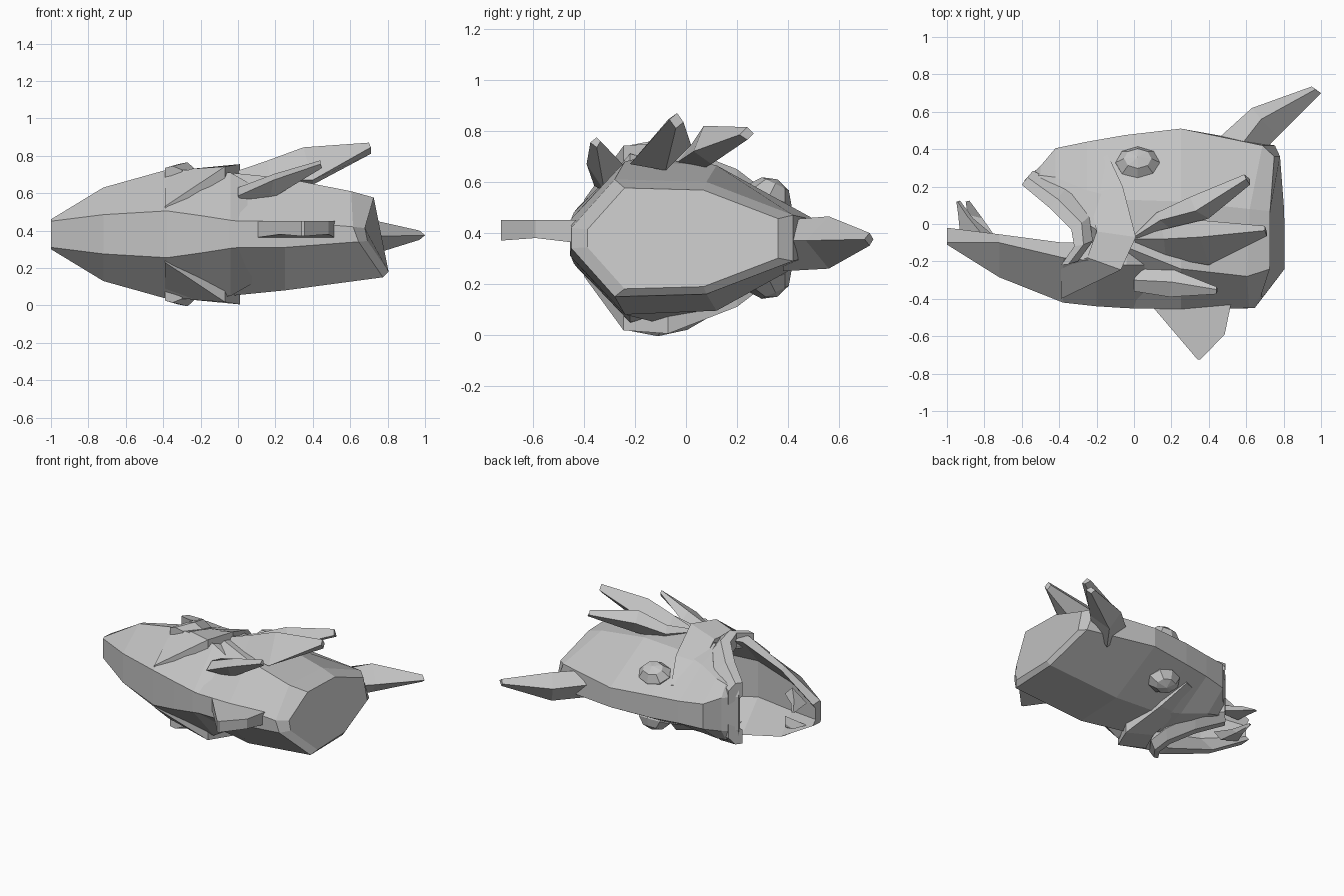
import bpy, bmesh, math
from mathutils import Vector

MID = 0.38  # height of the symmetry plane
grey = bpy.data.materials.new("stone_grey")
grey.diffuse_color = (0.55, 0.55, 0.55, 1)


def loft(name, rings):
    """Skin closed rings of points and cap both ends."""
    bm = bmesh.new()
    rows = [[bm.verts.new(p) for p in r] for r in rings]
    n = len(rows[0])
    for a, b in zip(rows, rows[1:]):
        for i in range(n):
            j = (i + 1) % n
            bm.faces.new((a[i], a[j], b[j], b[i]))
    bm.faces.new(rows[0])
    bm.faces.new(rows[-1])
    bmesh.ops.recalc_face_normals(bm, faces=bm.faces)
    me = bpy.data.meshes.new(name)
    bm.to_mesh(me)
    bm.free()
    ob = bpy.data.objects.new(name, me)
    bpy.context.collection.objects.link(ob)
    me.materials.append(grey)
    return ob


def ring(half):
    """Mirror (x, y, half width) points across the symmetry plane."""
    return ([(x, y, MID + h) for x, y, h in half]
            + [(x, y, MID - h) for x, y, h in reversed(half)])


def section(x, *pts):
    return ring([(x, y, h) for y, h in pts])


# skull and upper snout, back to front; the neck end slants
neck = ring([(0.72, 0.42, 0.09), (0.70, 0.08, 0.22), (0.69, -0.28, 0.23), (0.63, -0.45, 0.04)])
neck = [(x - 0.37 * (z - MID), y, z) for x, y, z in neck]
c = Vector((0.78, 0.0, MID - 0.01))
cap = [Vector(p).lerp(c, 0.14) for p in neck]
for p in cap:
    p.x = 0.765 - 0.2 * (p.z - MID) - (0.08 if p.y < -0.3 else 0)
loft("skull", [
    cap, neck,
    section(0.25, (0.51, 0.07), (0.12, 0.285), (-0.24, 0.30), (-0.455, 0.07)),
    section(-0.05, (0.475, 0.08), (0.13, 0.275), (-0.12, 0.33), (-0.45, 0.07)),
    section(-0.25, (0.44, 0.08), (0.18, 0.245), (0.0, 0.305), (-0.12, 0.26)),
    section(-0.42, (0.405, 0.09), (0.25, 0.215), (0.07, 0.24), (0.11, 0.15)),
    section(-0.50, (0.31, 0.12), (0.26, 0.20), (0.15, 0.22), (0.17, 0.15)),
    section(-0.585, (0.235, 0.12), (0.23, 0.17), (0.215, 0.20), (0.22, 0.12)),
])

# scooped lower jaw
loft("lower_jaw", [
    section(-1.0, (-0.05, 0.04), (-0.02, 0.075), (-0.10, 0.08), (-0.11, 0.07)),
    section(-0.72, (-0.18, 0.10), (-0.055, 0.24), (-0.10, 0.25), (-0.285, 0.105)),
    section(-0.38, (-0.28, 0.13), (-0.10, 0.335), (-0.18, 0.345), (-0.42, 0.125)),
    section(-0.20, (-0.22, 0.15), (-0.10, 0.31), (-0.20, 0.345), (-0.44, 0.10)),
    section(-0.04, (-0.12, 0.25), (-0.10, 0.30), (-0.22, 0.33), (-0.45, 0.075)),
    section(0.10, (-0.14, 0.20), (-0.12, 0.25), (-0.22, 0.25), (-0.45, 0.06)),
])


def strip(name, rows, side, depth):
    """Raised band; rows hold the points across it as (x, y, half width)."""
    rings = []
    for row in rows:
        a, b = row[0], row[-1]
        pts = [(p, 0) for p in row] + [(b, depth), (a, depth)]
        rings.append([(p[0], p[1], MID + side * (p[2] - d)) for p, d in pts])
    loft(name, rings)


cheek = [((-0.14, 0.37, 0.14), (-0.25, 0.33, 0.14)),
         ((-0.06, 0.20, 0.27), (-0.24, 0.16, 0.24)),
         ((0.01, -0.07, 0.375), (-0.20, -0.04, 0.33)),
         ((-0.07, -0.245, 0.362), (-0.25, -0.18, 0.35)),
         ((-0.39, -0.40, 0.15), (-0.39, -0.24, 0.29))]
lip = [((-0.60, 0.21, 0.22), (-0.57, 0.25, 0.22), (-0.54, 0.285, 0.17)),
       ((-0.45, 0.085, 0.28), (-0.41, 0.135, 0.285), (-0.36, 0.195, 0.22)),
       ((-0.335, -0.03, 0.35), (-0.28, 0.005, 0.36), (-0.24, 0.04, 0.30)),
       ((-0.32, -0.12, 0.375), (-0.27, -0.11, 0.385), (-0.22, -0.09, 0.34)),
       ((-0.39, -0.22, 0.355), (-0.35, -0.215, 0.365), (-0.30, -0.20, 0.345))]
for side, label in ((1, "upper"), (-1, "lower")):
    strip("cheek_" + label, cheek, side, 0.08)
    strip("lip_" + label, lip, side, 0.10)
    # faceted eye
    bpy.ops.mesh.primitive_uv_sphere_add(segments=8, ring_count=5, radius=1,
                                         location=(0.02, 0.315, MID + side * 0.14))
    eye = bpy.context.object
    eye.name = "eye_" + label
    eye.scale = (0.125, 0.10, 0.10)
    eye.rotation_euler = (-side * 0.45, 0, 0)
    eye.data.materials.append(grey)
    # fang at the jaw tip
    s = MID + side * 0.08
    dx = 0 if side > 0 else 0.05
    loft("fang_" + label, [
        [(-0.93, -0.05, s - 0.02), (-0.74, -0.07, s - 0.01), (-0.80, -0.07, s + side * 0.05)],
        [(-0.94 + dx, 0.05, s - 0.02), (-0.86 + dx, 0.03, s - 0.01),
         (-0.89 + dx, 0.04, s + side * 0.03)],
        [(-0.95 + dx, 0.12, s - side * 0.02), (-0.93 + dx, 0.125, s - side * 0.02),
         (-0.94 + dx, 0.115, s - side * 0.01)]])


# swept spines on the upper cheek: four-sided, thick in the middle
loft("back_spine", [
    [(0.0, -0.06, 0.70), (0.0, -0.07, 0.72), (0.02, -0.09, 0.69), (0.02, -0.08, 0.66)],
    [(0.12, 0.06, 0.70), (0.14, 0.02, 0.745), (0.20, -0.03, 0.68), (0.17, 0.03, 0.63)],
    [(0.30, 0.145, 0.76), (0.33, 0.07, 0.82), (0.40, 0.03, 0.72), (0.36, 0.10, 0.67)],
    [(0.59, 0.265, 0.79), (0.60, 0.24, 0.815), (0.62, 0.21, 0.785), (0.62, 0.24, 0.765)]])
loft("middle_spine", [
    [(0.0, -0.07, 0.69), (0.0, -0.08, 0.72), (0.01, -0.11, 0.69), (0.02, -0.09, 0.66)],
    [(0.15, -0.03, 0.71), (0.16, -0.08, 0.775), (0.17, -0.18, 0.67), (0.16, -0.10, 0.63)],
    [(0.36, 0.02, 0.745), (0.35, -0.07, 0.845), (0.40, -0.22, 0.67), (0.40, -0.08, 0.645)],
    [(0.70, -0.01, 0.835), (0.70, -0.035, 0.87), (0.71, -0.065, 0.845), (0.71, -0.04, 0.81)]])
loft("front_spine", [
    [(0.02, -0.24, 0.63), (0.0, -0.30, 0.63), (0.0, -0.36, 0.585), (0.02, -0.30, 0.55)],
    [(0.20, -0.24, 0.66), (0.20, -0.31, 0.705), (0.19, -0.39, 0.67), (0.17, -0.32, 0.565)],
    [(0.44, -0.335, 0.76), (0.44, -0.35, 0.775), (0.44, -0.375, 0.755), (0.45, -0.35, 0.735)]])

# horn at the back of the skull
loft("horn", [
    [(0.42, 0.43, 0.40), (0.54, 0.38, 0.45), (0.68, 0.38, 0.37), (0.55, 0.38, 0.25)],
    [(0.63, 0.62, 0.38), (0.68, 0.56, 0.465), (0.77, 0.47, 0.37), (0.68, 0.56, 0.26)],
    [(0.95, 0.735, 0.375), (0.97, 0.72, 0.40), (1.0, 0.70, 0.375), (0.97, 0.72, 0.35)]])

# chin fin
loft("chin_fin", [
    [(0.08, -0.42, MID + 0.07), (0.52, -0.42, MID + 0.07),
     (0.52, -0.42, MID - 0.02), (0.08, -0.42, MID - 0.02)],
    [(0.225, -0.59, MID + 0.07), (0.485, -0.59, MID + 0.07),
     (0.485, -0.59, MID), (0.225, -0.59, MID)],
    [(0.34, -0.725, MID + 0.07), (0.355, -0.725, MID + 0.07),
     (0.355, -0.725, MID - 0.01), (0.34, -0.725, MID - 0.01)]])
